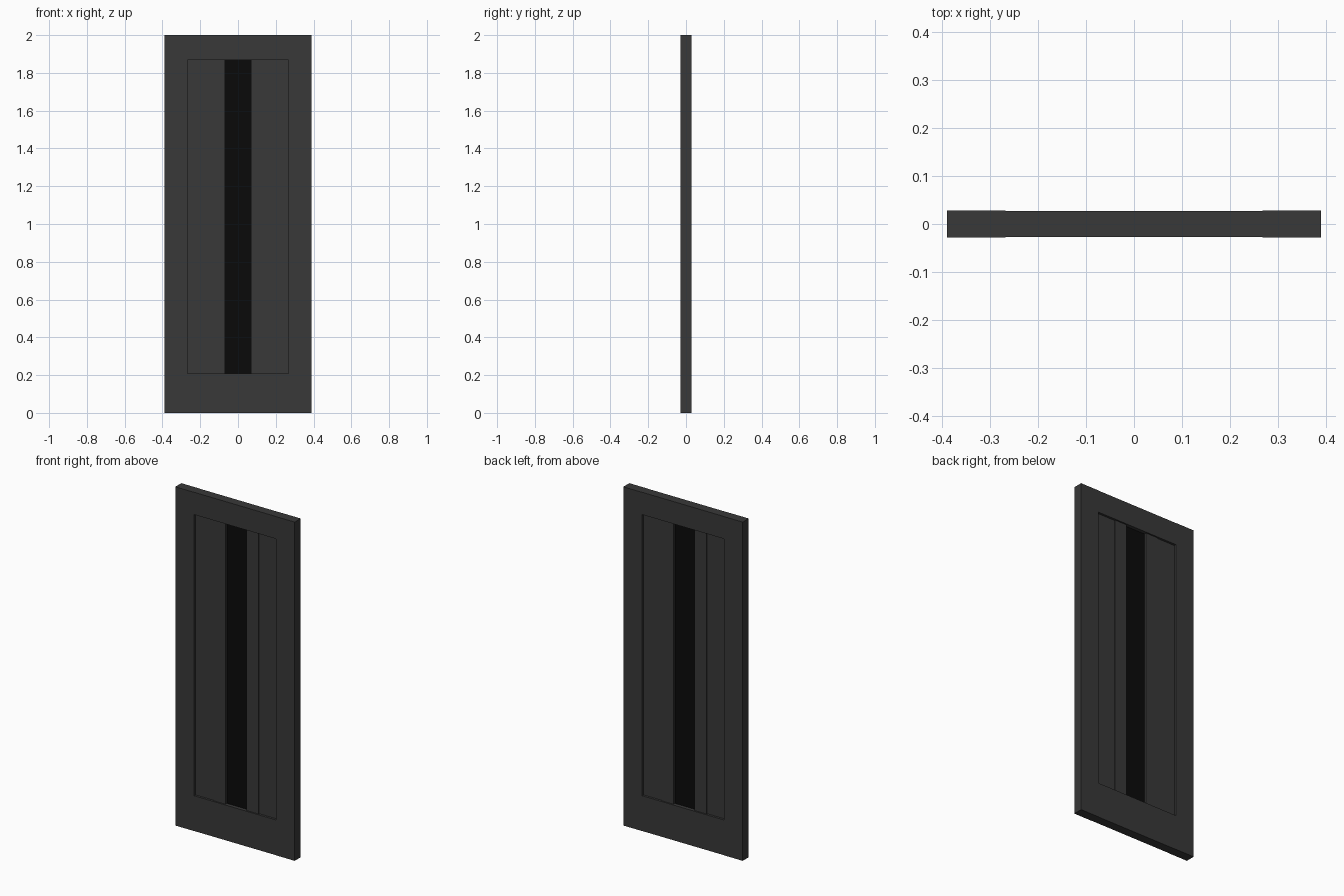
import bpy

if "Cube" in bpy.data.objects:
    bpy.data.objects.remove(bpy.data.objects["Cube"])


def make_material(name, value):
    mat = bpy.data.materials.new(name)
    mat.diffuse_color = (value, value, value, 1)
    mat.use_nodes = True
    mat.node_tree.nodes["Principled BSDF"].inputs["Base Color"].default_value = mat.diffuse_color
    return mat


paint = make_material("dark_paint", 0.04)
black = make_material("black_glass", 0.003)


def board(name, x0, x1, z0, z1, half_depth, mat=paint):
    """Flat board centred on y = 0."""
    bpy.ops.mesh.primitive_cube_add(size=1, location=((x0 + x1) / 2, 0, (z0 + z1) / 2))
    ob = bpy.context.object
    ob.name = name
    ob.scale = (x1 - x0, 2 * half_depth, z1 - z0)
    bpy.ops.object.transform_apply(location=True, rotation=True, scale=True)
    ob.data.materials.append(mat)
    return ob


def board_pair(name, x0, x1, z0, z1, half_depth):
    """The same board on the left and right."""
    board("left_" + name, -x1, -x0, z0, z1, half_depth)
    board("right_" + name, x0, x1, z0, z1, half_depth)


W, STILE, STRIP, GLASS = 0.39, 0.268, 0.147, 0.068
BOTTOM, TOP, H = 0.208, 1.868, 2.0

# Outer frame: full-height stiles, rails a hair thinner between them
board_pair("stile", STILE, W, 0, H, 0.028)
board("bottom_rail", -STILE, STILE, 0, BOTTOM, 0.027)
board("top_rail", -STILE, STILE, TOP, H, 0.027)

# Recessed outer panels, and slightly proud strips beside the glass
board_pair("panel", STRIP, STILE, BOTTOM, TOP, 0.014)
board_pair("glazing_strip", GLASS, STRIP, BOTTOM, TOP, 0.019)

# Narrow central window
board("window_glass", -GLASS, GLASS, BOTTOM, TOP, 0.006, black)
